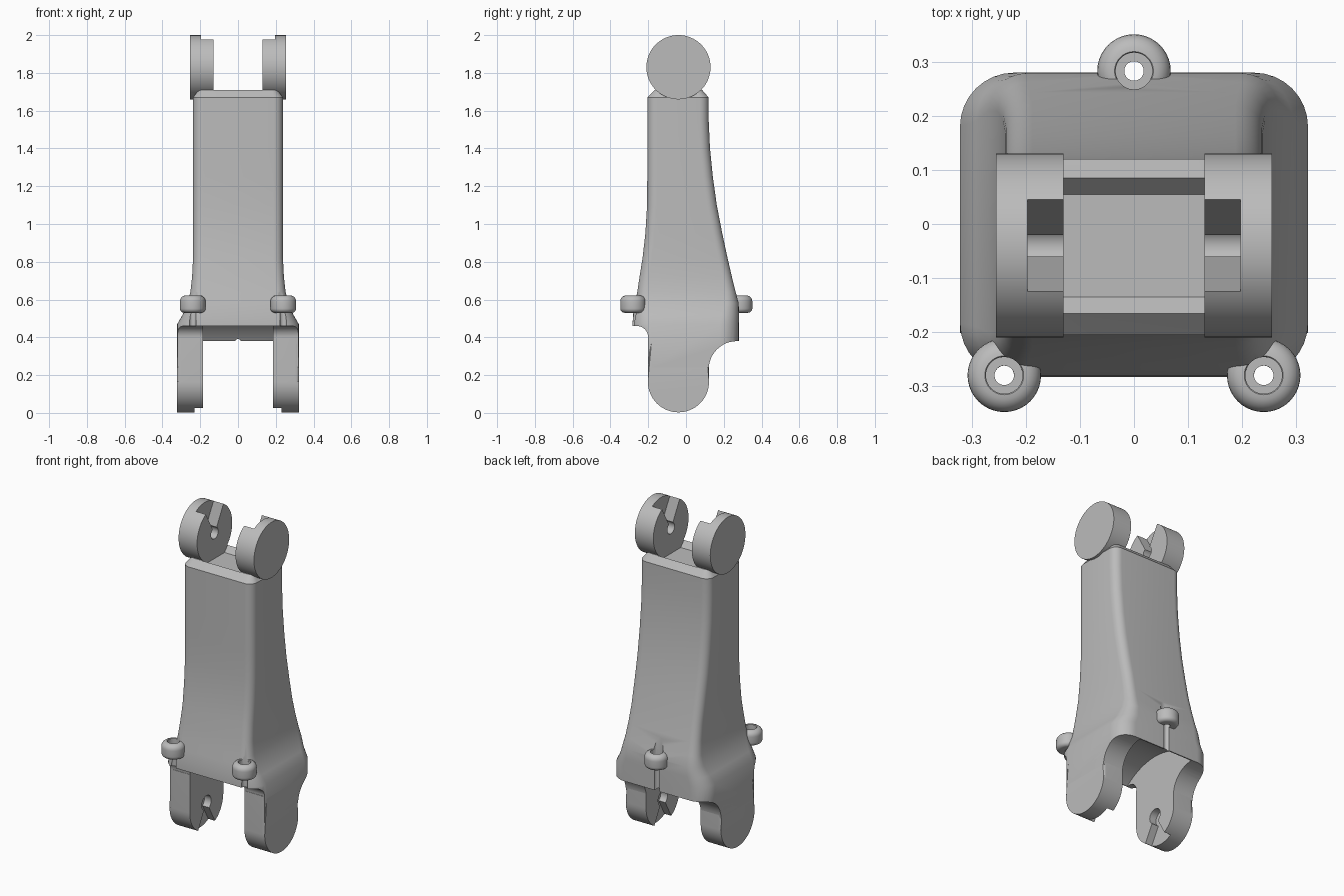
import bpy
import bmesh
from math import sin, cos, pi, radians

if "Cube" in bpy.data.objects:
    bpy.data.objects.remove(bpy.data.objects["Cube"])

grey = bpy.data.materials.new("plain grey")
grey.use_nodes = True
grey.diffuse_color = (0.5, 0.5, 0.5, 1)
grey.node_tree.nodes["Principled BSDF"].inputs["Base Color"].default_value = grey.diffuse_color

AXIS_Y = -0.04
TOP_Z, LOW_Z = 1.83, 0.165
EYELETS = {"front_left": (0.24, -0.28), "front_right": (-0.24, -0.28), "back": (0, 0.283)}


def finish(bm, name):
    bmesh.ops.recalc_face_normals(bm, faces=bm.faces)
    mesh = bpy.data.meshes.new(name)
    bm.to_mesh(mesh)
    bm.free()
    mesh.materials.append(grey)
    ob = bpy.data.objects.new(name, mesh)
    bpy.context.collection.objects.link(ob)
    return ob


def arc(cy, cz, r, a0, a1, n):
    steps = [radians(a0 + (a1 - a0) * i / n) for i in range(n + 1)]
    return [(cy + r * cos(a), cz + r * sin(a)) for a in steps]


def loft(bm, rings, caps=True):
    loops = [[bm.verts.new(p) for p in ring] for ring in rings]
    n = len(loops[0])
    for a, b in zip(loops, loops[1:]):
        for i in range(n):
            bm.faces.new((a[i], a[(i + 1) % n], b[(i + 1) % n], b[i]))
    if caps:
        bm.faces.new(loops[0])
        bm.faces.new(loops[-1])
    return loops


def prism(name, outline, x0, x1, round_end=0):
    """Side outline (y, z) extruded from x0 to x1, with an optional rounded rim at x1."""
    bm = bmesh.new()
    loops = loft(bm, [[(x, y, z) for y, z in outline] for x in (x0, x1)])
    if round_end:
        rim = set(loops[1])
        edges = [e for e in bm.edges if set(e.verts) <= rim]
        bmesh.ops.bevel(bm, geom=edges, offset=round_end, segments=4, profile=0.5, affect='EDGES')
    return finish(bm, name)


def disc(cy, cz, r, n=48):
    return arc(cy, cz, r, 0, 360, n)[:-1]


def rod(name, x, y, r, z0, z1):
    bm = bmesh.new()
    loft(bm, [[(x + py, y + pz, z) for py, pz in disc(0, 0, r, 24)] for z in (z0, z1)])
    return finish(bm, name)


def cut(ob, cutters):
    for c in cutters:
        c.hide_render = True
        mod = ob.modifiers.new("cut", 'BOOLEAN')
        mod.operation, mod.solver, mod.object = 'DIFFERENCE', 'EXACT', c
        bpy.context.view_layer.objects.active = ob
        bpy.ops.object.modifier_apply(modifier=mod.name)
        bpy.data.objects.remove(c)


def smooth(ob, angle=30):
    bpy.ops.object.select_all(action='DESELECT')
    ob.select_set(True)
    bpy.context.view_layer.objects.active = ob
    bpy.ops.object.shade_smooth_by_angle(angle=radians(angle))


def rounded_section(z, hw, yf, yb, r):
    pts = []
    for k, (cx, cy) in enumerate([(hw - r, yb - r), (r - hw, yb - r), (r - hw, yf + r), (hw - r, yf + r)]):
        pts += [(x, y, z) for x, y in arc(cx, cy, r, 90 * k, 90 * k + 90, 8)]
    return pts


# Main housing: height, half width, front, back, corner radius
sections = [
    (0.24, 0.322, -0.283, 0.28, 0.1),
    (0.47, 0.322, -0.283, 0.28, 0.1),
    (0.52, 0.293, -0.28, 0.28, 0.09),
    (0.58, 0.268, -0.271, 0.279, 0.07),
    (0.64, 0.252, -0.258, 0.263, 0.055),
    (0.72, 0.243, -0.246, 0.243, 0.05),
    (0.82, 0.238, -0.23, 0.22, 0.05),
    (0.95, 0.238, -0.215, 0.192, 0.05),
    (1.1, 0.238, -0.206, 0.163, 0.05),
    (1.25, 0.238, -0.205, 0.142, 0.05),
    (1.4, 0.238, -0.205, 0.127, 0.05),
    (1.55, 0.238, -0.205, 0.12, 0.05),
    (1.67, 0.238, -0.205, 0.12, 0.05),
    (1.71, 0.208, -0.165, 0.085, 0.03),
]
bm = bmesh.new()
loft(bm, [rounded_section(*s) for s in sections])
housing = finish(bm, "housing")

# Hinge clearance, lower fillets, top groove and cord holes
front_fillet = arc(-0.26, 0.40, 0.06, 90, 0, 8)
back_fillet = arc(0.27, 0.23, 0.15, 180, 90, 12)
cutters = [
    prism("clearance_cutter", disc(AXIS_Y, LOW_Z, 0.38, 96), -0.185, 0.185),
    prism("front_fillet_cutter", [(-0.5, 0.46)] + front_fillet + [(-0.2, 0.1), (-0.5, 0.1)], -0.5, 0.5),
    prism("back_fillet_cutter", [(0.12, 0.1)] + back_fillet + [(0.5, 0.38), (0.5, 0.1)], -0.5, 0.5),
    prism("groove_cutter", [(0.095, 1.72), (0.055, 1.675), (-0.135, 1.675), (-0.175, 1.72)], -0.13, 0.13),
]
for x, y in EYELETS.values():
    cutters.append(rod("cord_cutter", x, y, 0.018, 0.3, 0.6))
    cutters.append(rod("counterbore_cutter", x, y, 0.034, 0.575, 0.74))
cut(housing, cutters)
smooth(housing)


def keyhole(cz, up, r, x0, x1):
    """Round pivot hole with a flared slot opening upward or downward."""
    half = [(0.02, 0), (0.02, 0.03), (0.085, 0.147), (0.085, 0.25)]
    outline = [(AXIS_Y + y, cz + up * z) for y, z in half]
    outline += [(AXIS_Y - y, cz + up * z) for y, z in reversed(half)]
    return [prism("slot_cutter", outline, x0, x1),
            prism("pivot_cutter", disc(AXIS_Y, cz, r, 32), x0, x1)]


for side, s in (("left", 1), ("right", -1)):
    # Upper hinge lug
    lug = prism(side + "_upper_lug", disc(AXIS_Y, TOP_Z, 0.17, 64), s * 0.13, s * 0.255, 0.018)
    cut(lug, keyhole(TOP_Z, 1, 0.035, s * 0.1, s * 0.197))
    smooth(lug)
    # Lower hinge leg
    outline = arc(AXIS_Y, LOW_Z, 0.162, 180, 360, 32) + [(0.122, 0.4), (-0.202, 0.4)]
    leg = prism(side + "_lower_leg", outline, s * 0.185, s * 0.322, 0.02)
    cut(leg, keyhole(LOW_Z, -1, 0.045, s * 0.15, s * 0.23))
    smooth(leg)

# Cord eyelets
eyelet_profile = [(0.018, 0.53)] + arc(0.045, 0.553, 0.023, -90, 0, 6)
eyelet_profile += arc(0.036, 0.59, 0.032, 0, 90, 6) + [(0.034, 0.62), (0.034, 0.575), (0.018, 0.575)]
for place, (x, y) in EYELETS.items():
    bm = bmesh.new()
    turns = [2 * pi * i / 40 for i in range(40)]
    rings = [[(x + r * cos(a), y + r * sin(a), z) for a in turns] for r, z in eyelet_profile]
    loft(bm, rings + rings[:1], caps=False)
    bmesh.ops.remove_doubles(bm, verts=bm.verts, dist=0.0001)
    smooth(finish(bm, place + "_eyelet"))
